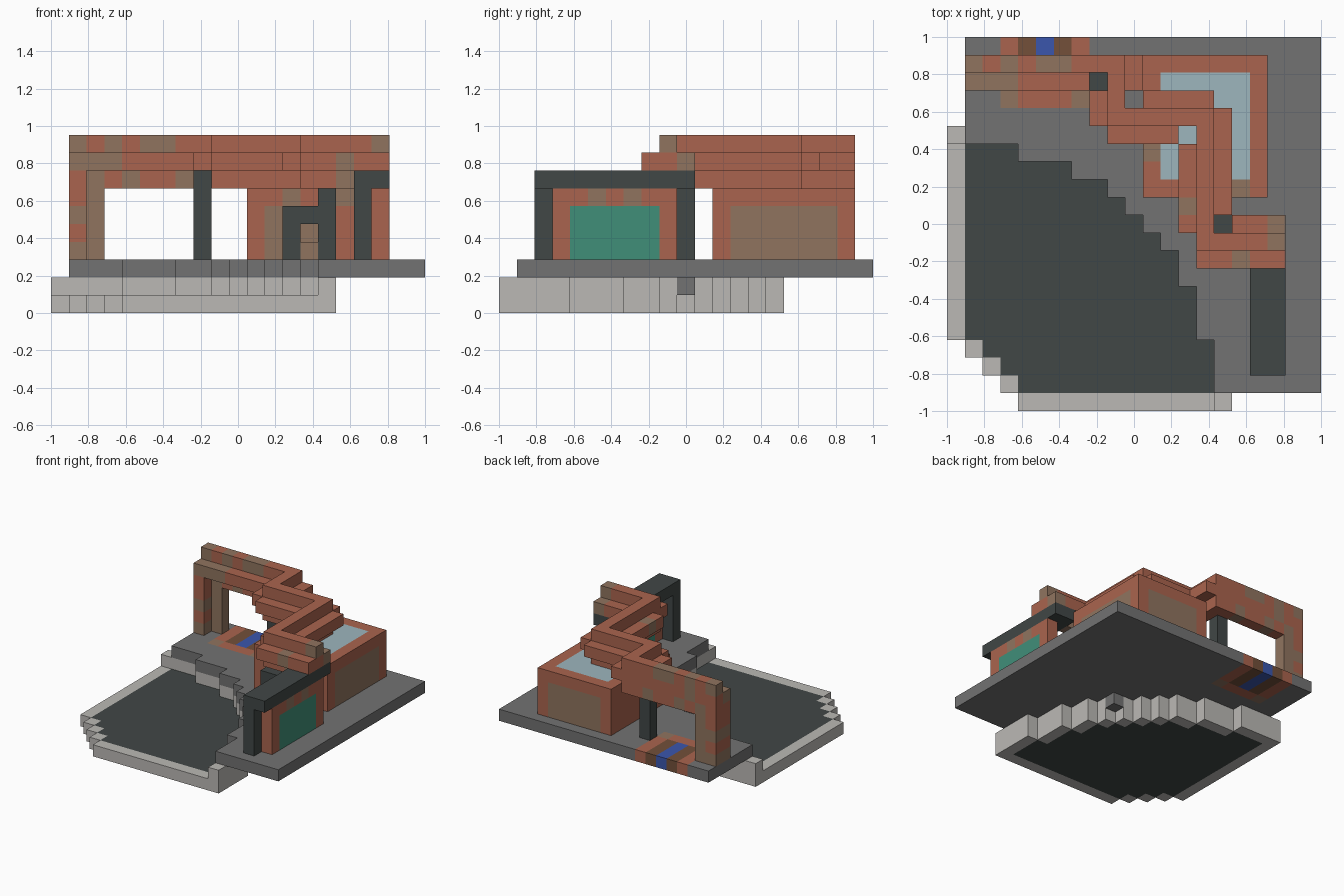
import bpy
import bmesh
from mathutils import Vector

cube = bpy.data.objects.get("Cube")
if cube:
    bpy.data.objects.remove(cube, do_unlink=True)

UNIT = 2 / 21   # edge of one block
COLOURS = {
    "brick": "AA644E", "worn_brick": "90745F", "slate": "414746",
    "paving": "727272", "pale_stone": "BBB9B5", "gold": "AF8F55",
    "glass": "9DB6BE", "green_panel": "408F79", "blue": "3B56AC",
    "dark_brown": "73503A",
}


def linear(c):
    return c / 12.92 if c <= 0.04045 else ((c + 0.055) / 1.055) ** 2.4


MATS = {}
for mat_name, code in COLOURS.items():
    rgb = [linear(v / 255) for v in bytes.fromhex(code)]
    mat = bpy.data.materials.new(mat_name)
    mat.use_nodes = True
    mat.diffuse_color = (*rgb, 1)
    mat.node_tree.nodes["Principled BSDF"].inputs["Base Color"].default_value = (*rgb, 1)
    MATS[mat_name] = mat

parts = {}      # part name -> {cell: colour}
filled = set()  # every occupied cell


def fill(part, colour, xs, ys, zs):
    """Fill inclusive ranges of cells; cells owned by another part stay."""
    span = lambda r: (r,) if isinstance(r, int) else range(r[0], r[1] + 1)
    cells = parts.setdefault(part, {})
    for x in span(xs):
        for y in span(ys):
            for z in span(zs):
                if (x, y, z) in cells or (x, y, z) not in filled:
                    cells[x, y, z] = colour
                    filled.add((x, y, z))


def build(part):
    """Turn the cells of one part into a mesh of its exposed faces."""
    bm = bmesh.new()
    cells = parts[part]
    slots = sorted(set(cells.values()))
    corners = {}

    def vert(p):
        key = tuple(round(c) for c in p)
        if key not in corners:
            corners[key] = bm.verts.new(((key[0] - 10.5) * UNIT, (key[1] - 10.5) * UNIT, key[2] * UNIT))
        return corners[key]

    for cell, colour in cells.items():
        for axis in range(3):
            for side in (0, 1):
                near = list(cell)
                near[axis] += 2 * side - 1
                if tuple(near) in filled:
                    continue
                a, u, v = (Vector([float(i == (axis + n) % 3) for i in range(3)]) for n in range(3))
                base = Vector(cell) + a * side
                ring = [base, base + u, base + u + v, base + v]
                if not side:
                    ring.reverse()
                face = bm.faces.new([vert(p) for p in ring])
                face.material_index = slots.index(colour)
    mesh = bpy.data.meshes.new(part)
    bm.to_mesh(mesh)
    bm.free()
    for s in slots:
        mesh.materials.append(MATS[s])
    bpy.context.collection.objects.link(bpy.data.objects.new(part, mesh))


# Pool: depth of each column, stone rim and stepped retaining wall
tops = dict(zip(range(1, 15), [15] * 3 + [14] * 3 + [13] * 2 + [12, 11, 10, 9, 7, 4]))
for x, top in tops.items():
    fill("pool", "slate", x, (max(1, 5 - x), top - 1), 0)
fill("pool_rim", "pale_stone", 0, (4, 15), 0)
fill("pool_rim", "pale_stone", (4, 15), 0, 0)
for n in (1, 2, 3):
    fill("pool_rim", "pale_stone", n, 4 - n, 0)
fill("retaining_wall", "pale_stone", 0, 15, (0, 1))
for x, top in tops.items():
    fill("retaining_wall", "pale_stone", x, top, (0, 1))
for x, ys in ((13, (7, 8)), (14, (4, 6)), (15, (0, 3))):
    fill("retaining_wall", "pale_stone", x, ys, (0, 1))
fill("retaining_wall", "gold", 0, 15, 0)
fill("retaining_wall", "gold", 15, 0, 0)

# Terrace slab with an inlaid mat
for x in range(1, 21):
    fill("terrace", "paving", x, (tops.get(x, 1), 20), 2)
fill("terrace", "paving", 12, 10, 1)
fill("terrace", "brick", (3, 7), (17, 20), 2)
fill("terrace", "worn_brick", 3, 17, 2)
fill("terrace", "worn_brick", 7, 17, 2)
fill("terrace", "dark_brown", (4, 6), (18, 20), 2)
fill("terrace", "blue", 5, (18, 20), 2)

# Brick room with flush panels and a glass roof
for xs, ys in (((11, 17), 12), ((11, 17), 19), (11, (12, 19)), (17, (12, 19))):
    fill("room", "brick", xs, ys, (3, 6))
fill("room", "worn_brick", 17, (13, 18), (3, 5))
fill("room", "worn_brick", (12, 16), 19, (3, 5))
fill("room", "worn_brick", (12, 15), 12, (3, 5))
for x, y in ((11, 14), (13, 12), (16, 12)):
    fill("room", "worn_brick", x, y, 6)
fill("glass_roof", "glass", (12, 16), (13, 18), 6)

# Slate posts, door frame, bench and beam
fill("posts", "slate", 8, 18, (3, 7))
fill("posts", "slate", 15, 10, (3, 7))
fill("posts", "slate", 17, 2, (3, 6))
fill("door_frame", "slate", 13, 10, (3, 5))
fill("door_frame", "slate", 14, 10, 5)
fill("bench", "worn_brick", 14, 10, 3)
fill("beam", "slate", (17, 18), (2, 10), 7)

# Side wall with a green panel
fill("side_wall", "brick", 18, (3, 9), (3, 6))
fill("side_wall", "green_panel", 18, (4, 8), (3, 5))
for y in (5, 7):
    fill("side_wall", "worn_brick", 18, y, 6)

# Zigzag ridge, with a lower ledge along each side
for xs, ys in (((1, 9), 19), (9, (16, 19)), ((9, 14), 16), (14, (9, 16)), ((14, 18), 9)):
    fill("ridge", "brick", xs, ys, (7, 9))
for xs, ys in (((1, 7), 18), (8, (16, 17)), ((9, 12), 15), (13, (10, 14)), ((14, 18), 8)):
    fill("front_ledge", "brick", xs, ys, 8)
for xs, ys in ((10, (18, 19)), ((11, 14), 17), (15, (11, 16)), ((16, 18), 10)):
    fill("back_ledge", "brick", xs, ys, 8)

# Legs of the arch
fill("arch_leg", "brick", 1, (18, 19), (3, 7))
fill("arch_leg", "worn_brick", 2, 19, (3, 6))
for z in (3, 5):
    fill("arch_leg", "worn_brick", 1, (18, 19), z)

# Worn bricks
for x, y, z in ((1, 19, 9), (3, 19, 9), (5, 19, 9), (6, 19, 9), (18, 9, 9),
                (2, 19, 7), (4, 19, 7), (7, 19, 7), (16, 9, 7), (3, 19, 8)):
    fill("ridge", "worn_brick", x, y, z)
fill("front_ledge", "worn_brick", (1, 3), 18, 8)
fill("front_ledge", "worn_brick", 16, 8, 8)
fill("front_ledge", "worn_brick", 13, 11, 8)
fill("back_ledge", "worn_brick", 18, 10, 8)

for part in parts:
    build(part)
